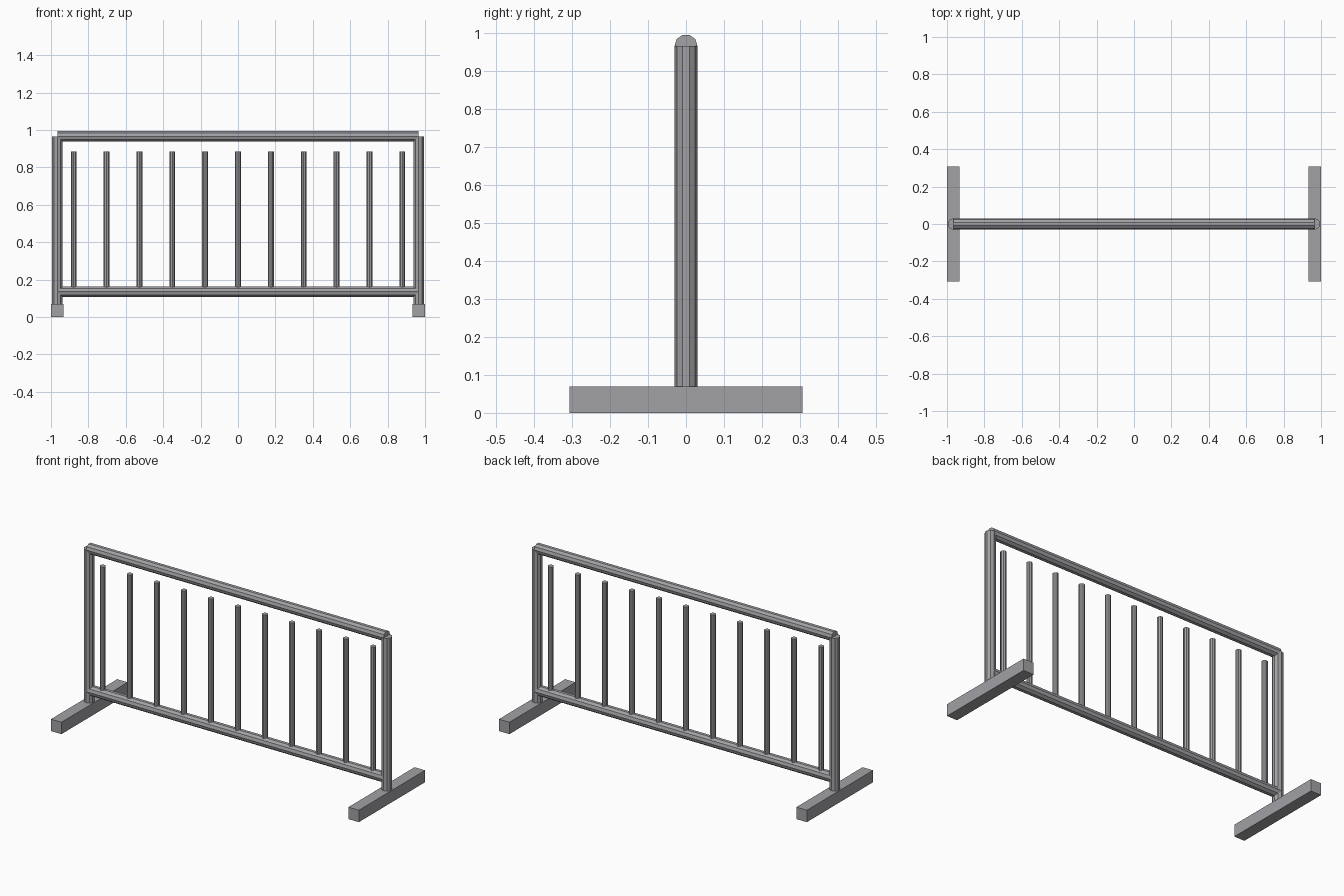
import bpy
from math import pi

cube = bpy.data.objects.get("Cube")
if cube:
    bpy.data.objects.remove(cube, do_unlink=True)

steel = bpy.data.materials.new("grey_steel")
steel.use_nodes = True
colour = (0.36, 0.36, 0.38, 1)
steel.diffuse_color = colour
steel.node_tree.nodes["Principled BSDF"].inputs["Base Color"].default_value = colour

TUBE, BAR = 0.03, 0.0165
POST_X, TOP_Z, LOW_Z, FOOT_H = 0.966, 0.966, 0.135, 0.07


def finish(name):
    obj = bpy.context.object
    obj.name = name
    obj.data.materials.append(steel)
    return obj


def tube(name, radius, length, centre, rotation=(0, 0, 0)):
    # Ten-sided tube with corners towards the front and back
    bpy.ops.mesh.primitive_cylinder_add(vertices=10, radius=radius, depth=length,
                                        location=centre, rotation=rotation)
    return finish(name)


# Horizontal rails
for name, z in (("top_rail", TOP_Z), ("bottom_rail", LOW_Z)):
    tube(name, TUBE, 2 * POST_X, (0, 0, z), (0, pi / 2, 0))

# End posts and their feet
for side, s in (("left", 1), ("right", -1)):
    tube(side + "_post", TUBE, TOP_Z - FOOT_H, (s * POST_X, 0, (TOP_Z + FOOT_H) / 2))
    bpy.ops.mesh.primitive_cube_add(size=1, location=(s * POST_X, 0, FOOT_H / 2))
    foot = finish(side + "_foot")
    foot.scale = (0.068, 0.614, FOOT_H)

# Upright bars, open at the top
BAR_TOP, SPACING = 0.885, 0.1757
for i in range(11):
    tube(f"bar_{i + 1}", BAR, BAR_TOP - LOW_Z,
         ((i - 5) * SPACING, 0, (BAR_TOP + LOW_Z) / 2))
